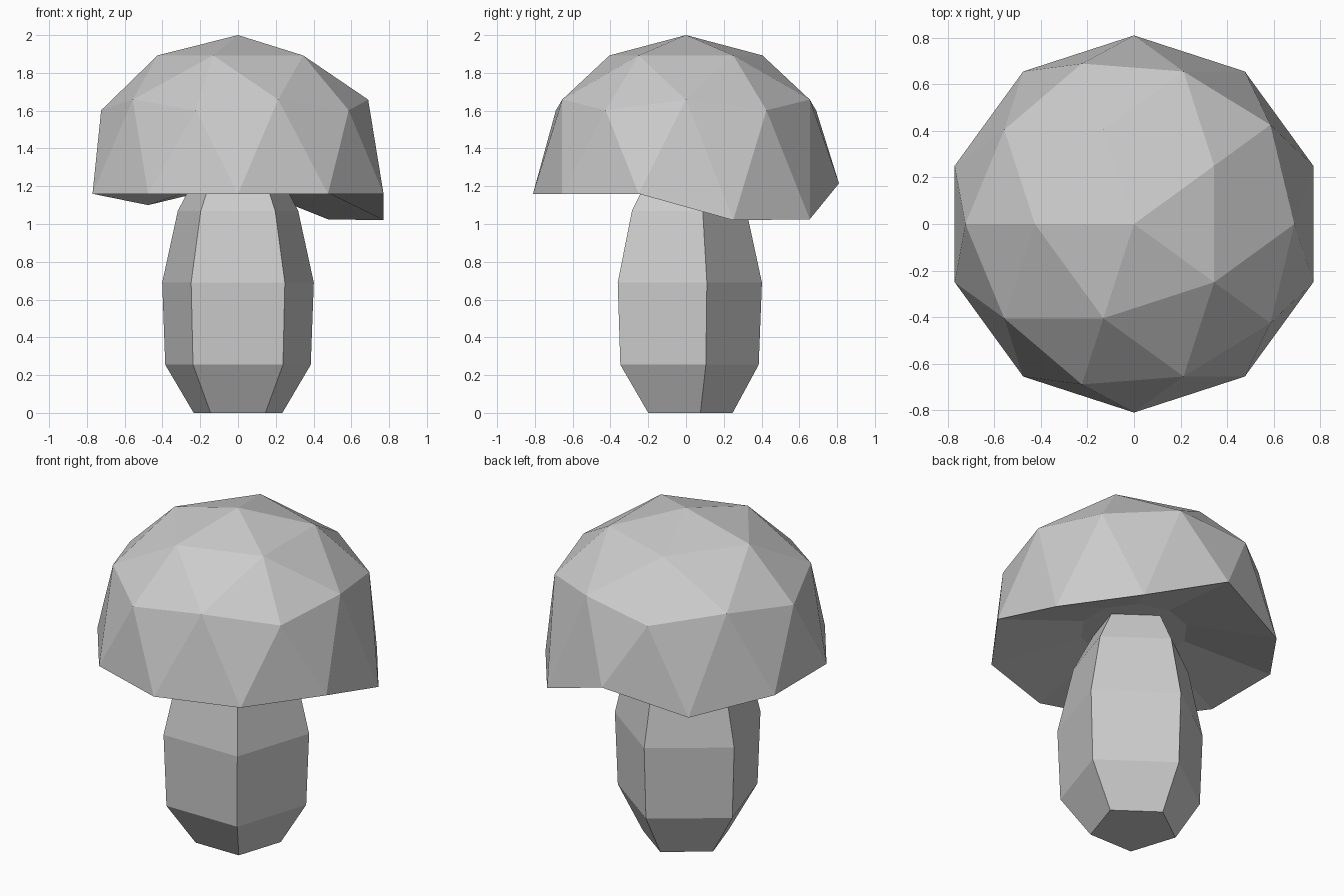
import bpy, bmesh, math
from mathutils import Matrix

cube = bpy.data.objects.get("Cube")
if cube:
    bpy.data.objects.remove(cube, do_unlink=True)

GREY = (0.6, 0.6, 0.6, 1)
grey = bpy.data.materials.new("plain grey")
grey.use_nodes = True
grey.diffuse_color = GREY
for node in grey.node_tree.nodes:
    if node.type == 'BSDF_PRINCIPLED':
        node.inputs["Base Color"].default_value = GREY


def finish(bm, name):
    bmesh.ops.recalc_face_normals(bm, faces=bm.faces[:])
    mesh = bpy.data.meshes.new(name)
    bm.to_mesh(mesh)
    bm.free()
    mesh.materials.append(grey)
    obj = bpy.data.objects.new(name, mesh)
    bpy.context.collection.objects.link(obj)
    return obj


# Stem: five-sided rings, each given as (radius, height, y shift)
bm = bmesh.new()
rings = []
for r, z, dy in [(0.247, 0, 0), (0.405, 0.255, -0.02), (0.422, 0.69, -0.02),
                 (0.335, 1.07, -0.015), (0.23, 1.26, -0.005)]:
    angles = [math.radians(18 + 72 * i) for i in range(5)]
    rings.append([bm.verts.new((r * math.cos(a), r * math.sin(a) + dy, z)) for a in angles])
for low, high in zip(rings, rings[1:]):
    for i in range(5):
        j = (i + 1) % 5
        bm.faces.new((low[i], low[j], high[j], high[i]))
bm.faces.new(rings[0])
bm.faces.new(rings[-1])
finish(bm, "stem")

# Cap: upper half of a faceted ball, flattened
bm = bmesh.new()
bmesh.ops.create_icosphere(bm, subdivisions=2, radius=1, matrix=Matrix.Rotation(math.pi, 4, 'Z'))
bmesh.ops.delete(bm, geom=[v for v in bm.verts if v.co.z < -0.01], context='VERTS')
rim_edges = [e for e in bm.edges if e.is_boundary]
rim = {v for e in rim_edges for v in e.verts}
for v in bm.verts:
    v.co = (v.co.x * 0.81, v.co.y * 0.81, 1.28 + 0.72 * v.co.z)

# Uneven rim that sags at the back
sag = {18: 1.02, 54: 1.025, 90: 1.215, 126: 1.10}
for v in rim:
    v.co.z = sag.get(round(math.degrees(math.atan2(v.co.y, v.co.x))), 1.16)

# Underside: slopes up and inward from the rim to a flat seat around the stem
inner = bmesh.ops.extrude_edge_only(bm, edges=rim_edges)["geom"]
for v in inner:
    if isinstance(v, bmesh.types.BMVert):
        v.co = (v.co.x * 0.37, v.co.y * 0.37, 1.26)
bmesh.ops.contextual_create(bm, geom=[e for e in inner if isinstance(e, bmesh.types.BMEdge)])
finish(bm, "cap")
